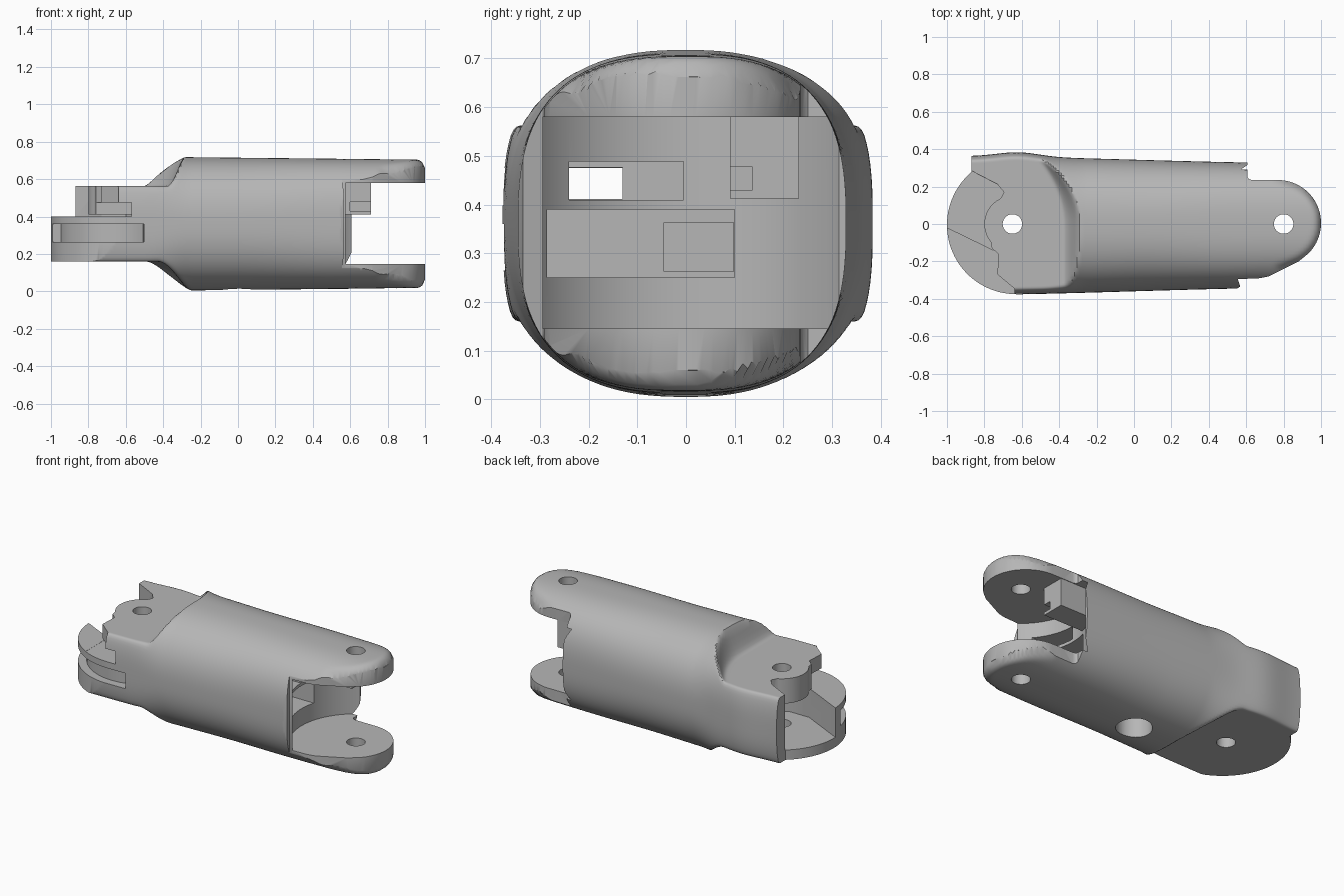
import bpy, bmesh
from math import cos, sin, pi, radians, hypot, sqrt, exp

old = bpy.data.objects.get("Cube")
if old:
    bpy.data.objects.remove(old, do_unlink=True)

grey = bpy.data.materials.new("matte grey")
grey.use_nodes = True
grey.diffuse_color = (0.47, 0.47, 0.47, 1)
grey.node_tree.nodes["Principled BSDF"].inputs["Base Color"].default_value = grey.diffuse_color


def smooth(a, b, v):
    t = min(max((v - a) / (b - a), 0), 1)
    return t * t * (3 - 2 * t)


def mix(a, b, t):
    return a + (b - a) * t


def soft_min(a, b, blend):
    h = max(blend - abs(a - b), 0) / blend
    return min(a, b) - h * h * blend / 4


def add_object(name, bm):
    bmesh.ops.recalc_face_normals(bm, faces=bm.faces)
    mesh = bpy.data.meshes.new(name)
    bm.to_mesh(mesh)
    bm.free()
    mesh.materials.append(grey)
    obj = bpy.data.objects.new(name, mesh)
    bpy.context.collection.objects.link(obj)
    return obj


def arc(cx, cy, r, start, end, steps=24):
    angles = [radians(mix(start, end, i / steps)) for i in range(steps + 1)]
    return [(cx + r * cos(a), cy + r * sin(a)) for a in angles]


def rect(x0, x1, y0, y1):
    return [(x0, y0), (x1, y0), (x1, y1), (x0, y1)]


def prism(name, outline, z0, z1):
    bm = bmesh.new()
    face = bm.faces.new([bm.verts.new((x, y, z0)) for x, y in outline])
    top = bmesh.ops.extrude_face_region(bm, geom=[face])["geom"]
    moved = [v for v in top if isinstance(v, bmesh.types.BMVert)]
    bmesh.ops.translate(bm, vec=(0, 0, z1 - z0), verts=moved)
    return add_object(name, bm)


def combine(target, tool, operation):
    mod = target.modifiers.new("shape", "BOOLEAN")
    mod.operation, mod.solver, mod.object = operation, "EXACT", tool
    bpy.context.view_layer.objects.active = target
    bpy.ops.object.modifier_apply(modifier=mod.name)
    bpy.data.objects.remove(tool, do_unlink=True)


def section_point(x, angle):
    """Rounded section that flattens into the tongue at the low-x end."""
    n = mix(3.0, 2.45, smooth(-0.5, -0.25, x)) + 0.25 * smooth(0, 0.6, x)
    c, s = cos(angle), sin(angle)
    u = abs(c) ** (2 / n) * (1 if c > 0 else -1)
    v = abs(s) ** (2 / n) * (1 if s > 0 else -1)
    along = smooth(-1, 1, x)
    back = mix(0.363, 0.325, along) + 0.024 * exp(-((x + 0.62) / 0.16) ** 2)
    y = u * (back if c > 0 else mix(0.38, 0.34, along))
    dz = v * mix(0.364, 0.343, (x + 1) / 2)
    # soften the rim of the fork ears
    t = min(max((hypot(x - 0.77, y) - 0.185) / 0.045, 0), 1)
    dz *= 1 - 0.14 * (1 - sqrt(1 - t * t)) * smooth(0.74, 0.86, x)
    # curved, filleted shoulders above and below the tongue
    bend = max(y, 0) ** 2
    high = mix(0.562, 0.8, smooth(-0.38, -0.24, x + 1.1 * bend))
    low = mix(0.16, -0.08, smooth(-0.43, -0.16, x + 0.6 * bend))
    z = soft_min(0.361 + dz, high, 0.03)
    return x, y, -soft_min(-z, -low, 0.03)


# Lofted body
sides, rings = 112, 150
bm = bmesh.new()
loops = []
for i in range(rings + 1):
    x = -1.04 + 2.08 * i / rings
    loops.append([bm.verts.new(section_point(x, 2 * pi * (k + 0.5) / sides)) for k in range(sides)])
for a, b in zip(loops, loops[1:]):
    for k in range(sides):
        j = (k + 1) % sides
        bm.faces.new((a[k], a[j], b[j], b[k]))
bm.faces.new(loops[0])
bm.faces.new(loops[-1])
body = add_object("finger_link", bm)

# Overall plan outline: round tongue, raised ridge, shoulders and fork ears
plan = arc(-0.63, -0.005, 0.37, 270, 130.4, 40)
plan += [(-0.87, 0.45), (0.605, 0.45), (0.607, 0.25), (0.615, 0.24), (0.63, 0.235), (0.7, 0.235)]
plan += arc(0.77, 0.005, 0.23, 88, -45, 30)
plan += [(0.88, -0.2), (0.72, -0.28), (0.67, -0.29), (0.555, -0.295), (0.568, -0.335),
         (0.55, -0.345), (0.55, -0.45), (-0.63, -0.45)]
combine(body, prism("plan_cutter", plan, -0.2, 1), "INTERSECT")

# Outline removed above the tongue, leaving the boss and ridge
step = [(-1.1, -0.5), (-0.64, -0.5), (-0.64, -0.345), (-0.73, -0.27), (-0.725, -0.16), (-0.76, -0.13)]
step += arc(-0.65, 0, 0.15, 220, 115)
step += [(-0.695, 0.17), (-0.73, 0.212), (-0.87, 0.285), (-1.1, 0.4)]
pocket = [(-0.73, -0.15), (-1.1, 0.03), (-1.1, 0.4), (-0.87, 0.284), (-0.73, 0.211),
          (-0.6, 0.2), (-0.5, 0.1), (-0.5, -0.1), (-0.6, -0.15)]
groove = arc(-0.63, 0, 0.325, 193, 292) + arc(-0.63, 0, 0.5, 286, 191)
fork = arc(0.8, 0, 0.37, 122, 238, 40) + [(1.2, -0.5), (1.2, 0.5)]

cuts = [
    ("tongue_step", step, 0.4, 0.8),
    ("tongue_pocket", pocket, 0.22, 0.41),
    ("rim_groove", groove, 0.265, 0.36),
    ("front_notch", rect(-0.8, -0.57, -0.5, -0.13), 0.399, 0.475),
    ("fork_gap", fork, 0.145, 0.58),
    ("cable_channel", rect(-0.7, 0.7, -0.24, -0.13), 0.411, 0.476),
    ("upper_recess", rect(0.2, 0.7, -0.24, -0.005), 0.409, 0.488),
    ("lower_recess", rect(0.2, 0.7, -0.285, 0.1), 0.25, 0.39),
    ("deep_recess", rect(0, 0.3, -0.045, 0.098), 0.262, 0.363),
    ("fork_pin_hole", arc(0.8, 0, 0.052, 0, 352.5, 47), -0.2, 1),
    ("tongue_pin_hole", arc(-0.65, 0, 0.052, 0, 352.5, 47), -0.2, 1),
    ("underside_hole", arc(0, 0, 0.1, 0, 352.5, 47), -0.2, 0.2),
]
for name, outline, z0, z1 in cuts:
    combine(body, prism(name, outline, z0, z1), "DIFFERENCE")

# Stop block inside the fork
stop = prism("stop_block", rect(0.4, 0.71, 0.09, 0.232), 0.412, 0.6)
combine(stop, prism("stop_slot", rect(0.6, 0.8, 0.05, 0.137), 0.43, 0.477), "DIFFERENCE")
combine(body, stop, "UNION")

# Shade smooth while keeping machined edges sharp
bpy.ops.object.select_all(action="DESELECT")
body.select_set(True)
bpy.context.view_layer.objects.active = body
bpy.ops.object.shade_smooth_by_angle(angle=radians(35))
